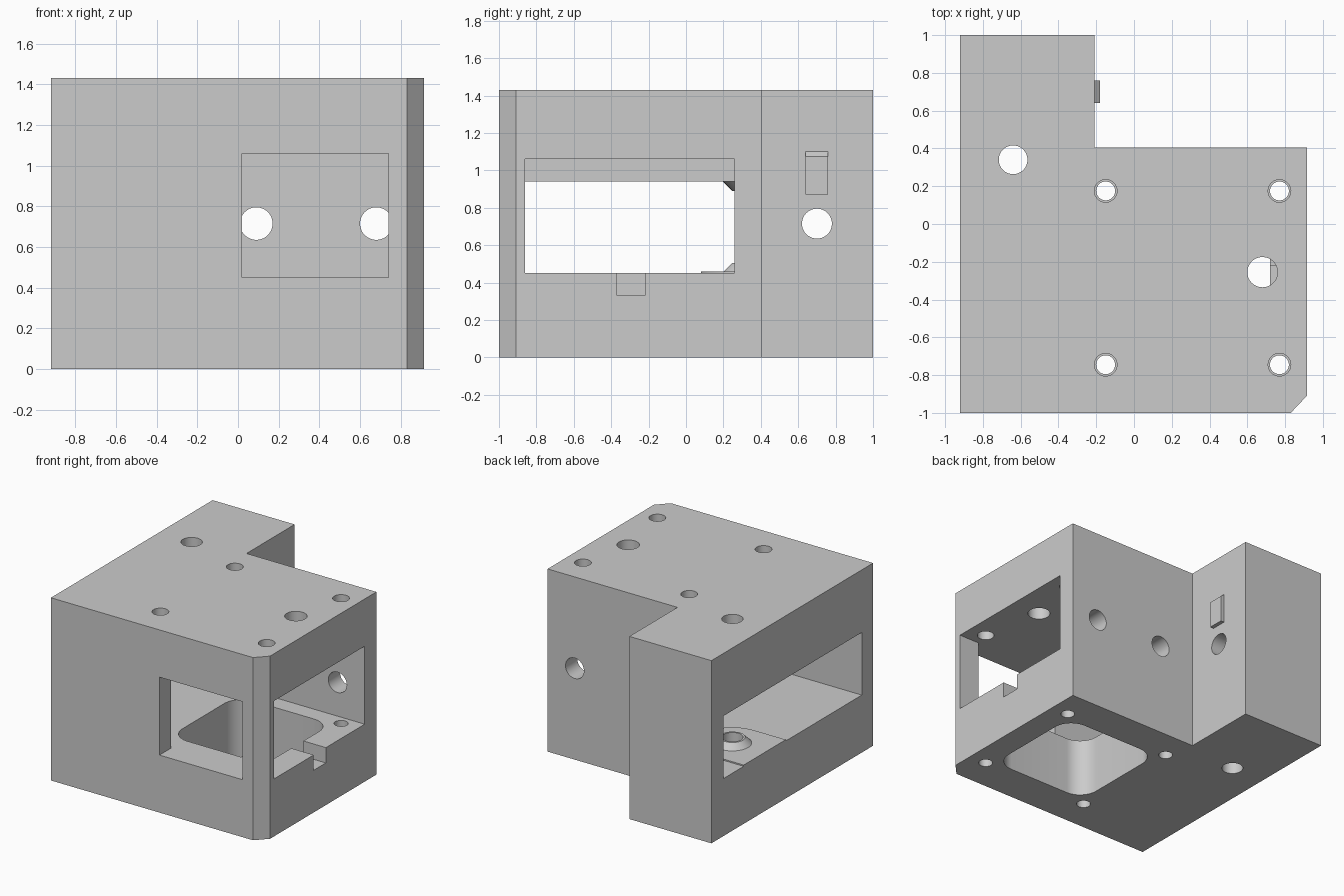
import bpy, bmesh, math
from mathutils import Matrix, Vector

if "Cube" in bpy.data.objects:
    bpy.data.objects.remove(bpy.data.objects["Cube"], do_unlink=True)

grey = bpy.data.materials.new("plain_grey")
grey.use_nodes = True
grey.diffuse_color = (0.6, 0.6, 0.6, 1)
grey.node_tree.nodes["Principled BSDF"].inputs["Base Color"].default_value = (0.6, 0.6, 0.6, 1)


def add_object(name, bm):
    bmesh.ops.recalc_face_normals(bm, faces=bm.faces)
    mesh = bpy.data.meshes.new(name)
    bm.to_mesh(mesh)
    bm.free()
    mesh.materials.append(grey)
    obj = bpy.data.objects.new(name, mesh)
    bpy.context.scene.collection.objects.link(obj)
    return obj


def prism(name, outline, z0, z1):
    bm = bmesh.new()
    face = bm.faces.new([bm.verts.new((x, y, z0)) for x, y in outline])
    ext = bmesh.ops.extrude_face_region(bm, geom=[face])["geom"]
    top = [v for v in ext if isinstance(v, bmesh.types.BMVert)]
    bmesh.ops.translate(bm, verts=top, vec=(0, 0, z1 - z0))
    return add_object(name, bm)


def box(name, xs, ys, zs):
    outline = [(xs[0], ys[0]), (xs[1], ys[0]), (xs[1], ys[1]), (xs[0], ys[1])]
    return prism(name, outline, *zs)


def rod(name, start, end, r0, r1=None, sides=48):
    a, b = Vector(start), Vector(end)
    turn = (b - a).to_track_quat("Z", "Y").to_matrix().to_4x4()
    bm = bmesh.new()
    bmesh.ops.create_cone(bm, cap_ends=True, segments=sides, radius1=r0,
                          radius2=r0 if r1 is None else r1, depth=(b - a).length,
                          matrix=Matrix.Translation((a + b) / 2) @ turn)
    return add_object(name, bm)


def arc(cx, cy, r, a0, a1, n=12):
    angles = [math.radians(a0 + (a1 - a0) * i / n) for i in range(n + 1)]
    return [(cx + r * math.cos(a), cy + r * math.sin(a)) for a in angles]


def combine(target, tool, operation):
    mod = target.modifiers.new("combine", "BOOLEAN")
    mod.operation, mod.solver, mod.object = operation, "EXACT", tool
    bpy.context.view_layer.update()
    graph = bpy.context.evaluated_depsgraph_get()
    mesh = bpy.data.meshes.new_from_object(target.evaluated_get(graph))
    target.modifiers.clear()
    target.data = mesh
    bpy.data.objects.remove(tool, do_unlink=True)


def cut(tool):
    combine(housing, tool, "DIFFERENCE")


def join(tool):
    combine(housing, tool, "UNION")


# L-shaped block with one chamfered corner
HEIGHT = 1.43
housing = prism("housing", [(-0.92, -1), (0.83, -1), (0.915, -0.91), (0.915, 0.405),
                            (-0.21, 0.405), (-0.21, 1), (-0.92, 1)], 0, HEIGHT)

# Hollow chambers and front window
cut(box("main_chamber", (-0.25, 1.2), (-0.86, 0.26), (0.45, 1.06)))
cut(box("side_chamber", (-1.2, -0.35), (-0.86, 0.85), (0.45, 0.94)))
cut(box("chamber_link", (-0.45, -0.15), (-0.86, 0.26), (0.45, 0.94)))
cut(box("front_window", (0.02, 0.74), (-1.2, -0.7), (0.45, 1.06)))

# Rounded square opening through the floor, and cable notch
CX, CY, HALF, R = 0.31, -0.285, 0.41, 0.15
inner = HALF - R
rounded = []
for i, (sx, sy) in enumerate([(1, 1), (-1, 1), (-1, -1), (1, -1)]):
    rounded += arc(CX + sx * inner, CY + sy * inner, R, 90 * i, 90 * i + 90)
cut(prism("floor_opening", rounded, -0.2, 0.6))
cut(box("cable_notch", (0.6, 1.2), (-0.37, -0.22), (0.33, 0.6)))

# Round-ended floor pad and conical bosses around the shaft hole
SX, SY = -0.64, 0.34
pad = arc(SX, SY, 0.26, -90, 90, 24) + [(-0.92, SY + 0.26), (-0.92, SY - 0.26)]
join(prism("floor_pad", pad, 0.4, 0.46))
join(rod("lower_boss", (SX, SY, 0.41), (SX, SY, 0.505), 0.187, 0.092))
join(rod("upper_boss", (SX, SY, 0.98), (SX, SY, 0.89), 0.182, 0.092))

# Vertical holes
cut(rod("shaft_hole", (SX, SY, -0.2), (SX, SY, 1.6), 0.076))
cut(rod("top_hole", (0.68, -0.255, 0.9), (0.68, -0.255, 1.6), 0.08))
for sx in (-1, 1):
    for sy in (-1, 1):
        x, y = CX + 0.46 * sx, CY + 0.46 * sy
        cut(rod("screw_hole_top", (x, y, 0.9), (x, y, 1.6), 0.06, sides=32))
        cut(rod("screw_hole_floor", (x, y, -0.2), (x, y, 0.6), 0.05, sides=32))

# Horizontal holes in the back and the inner corner wall
for x in (0.09, 0.68):
    cut(rod("back_hole", (x, 0.15, 0.715), (x, 0.6, 0.715), 0.08))
cut(rod("side_hole", (-0.5, 0.7, 0.715), (0, 0.7, 0.715), 0.08))

# Small catch with a sloped top
catch = box("catch", (-0.25, -0.18), (0.64, 0.76), (0.87, 1.105))
for v in catch.data.vertices:
    if v.co.z > 1 and v.co.x > -0.2:
        v.co.z = 1.075
    elif v.co.z > 1:
        v.co.z = 1.135
join(catch)

housing.data.name = "housing"
bpy.context.view_layer.objects.active = housing
housing.select_set(True)
bpy.ops.object.shade_smooth_by_angle(angle=math.radians(30))
